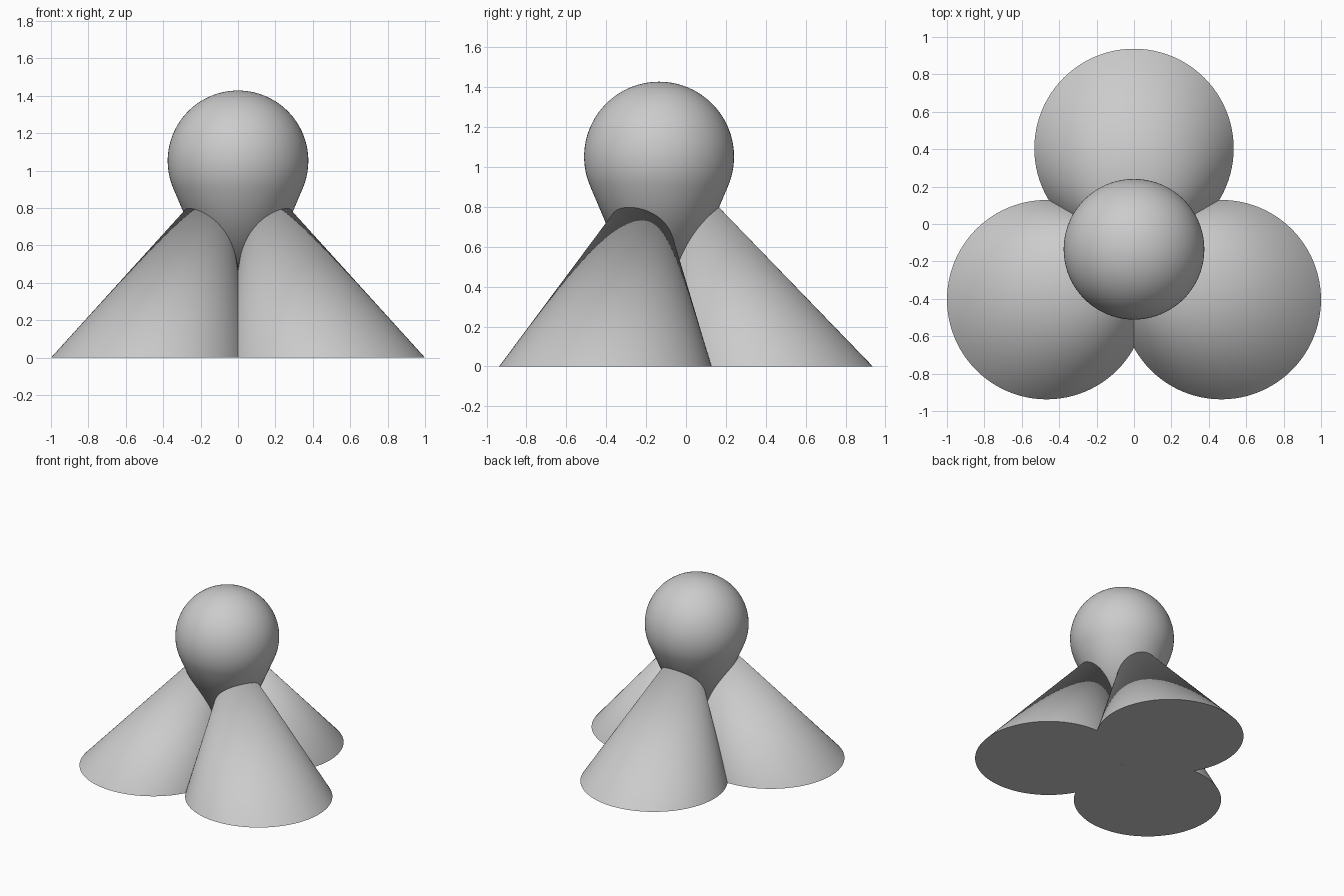
import bpy, bmesh
from math import sin, cos, asin, pi, radians
from mathutils import Vector

cube = bpy.data.objects.get("Cube")
if cube:
    bpy.data.objects.remove(cube, do_unlink=True)

CENTRE = Vector((0, -0.135, 0))
SEGMENTS = 96

grey = bpy.data.materials.new("light_grey")
grey.use_nodes = True
grey.diffuse_color = (0.6, 0.6, 0.6, 1)
grey.node_tree.nodes["Principled BSDF"].inputs["Base Color"].default_value = (0.6, 0.6, 0.6, 1)


def finish(name, bm):
    bmesh.ops.recalc_face_normals(bm, faces=bm.faces)
    mesh = bpy.data.meshes.new(name)
    bm.to_mesh(mesh)
    bm.free()
    mesh.materials.append(grey)
    obj = bpy.data.objects.new(name, mesh)
    bpy.context.collection.objects.link(obj)
    bpy.ops.object.select_all(action="DESELECT")
    obj.select_set(True)
    bpy.context.view_layer.objects.active = obj
    bpy.ops.object.shade_smooth_by_angle(angle=radians(40))
    return obj


# Head: a ball flowing tangentially into a cone that points down
def make_head(radius=0.376, height=1.052, half_angle=radians(23), tip_z=0.12):
    bm = bmesh.new()
    profile = []
    steps = 40
    for i in range(steps + 1):
        a = pi / 2 - (pi / 2 + half_angle) * i / steps
        profile.append((radius * cos(a), height + radius * sin(a)))
    profile[0] = (0, height + radius)
    profile.append((0, height - radius / sin(half_angle)))
    verts = [bm.verts.new(CENTRE + Vector((r, 0, z))) for r, z in profile]
    edges = [bm.edges.new(pair) for pair in zip(verts, verts[1:])]
    bmesh.ops.spin(bm, geom=verts + edges, cent=CENTRE, axis=(0, 0, 1),
                   angle=2 * pi, steps=SEGMENTS, use_duplicate=False)
    bmesh.ops.remove_doubles(bm, verts=bm.verts, dist=0.0001)
    finish("head", bm)


# Leg: a leaning cone whose tip hides inside the head
def make_leg(name, angle, reach=0.539, radius=0.533, tip_reach=0.086, tip_z=1.02):
    out = Vector((cos(angle), sin(angle), 0))
    bm = bmesh.new()
    base = []
    for i in range(SEGMENTS):
        a = angle + 2 * pi * i / SEGMENTS
        base.append(bm.verts.new(CENTRE + out * reach + Vector((cos(a), sin(a), 0)) * radius))
    tip = bm.verts.new(CENTRE + out * tip_reach + Vector((0, 0, tip_z)))
    bm.faces.new(base)
    for a, b in zip(base, base[1:] + base[:1]):
        bm.faces.new((a, b, tip))
    finish(name, bm)


make_head()
for leg_name, degrees in (("back_leg", 90), ("front_right_leg", 210), ("front_left_leg", 330)):
    make_leg(leg_name, radians(degrees))
